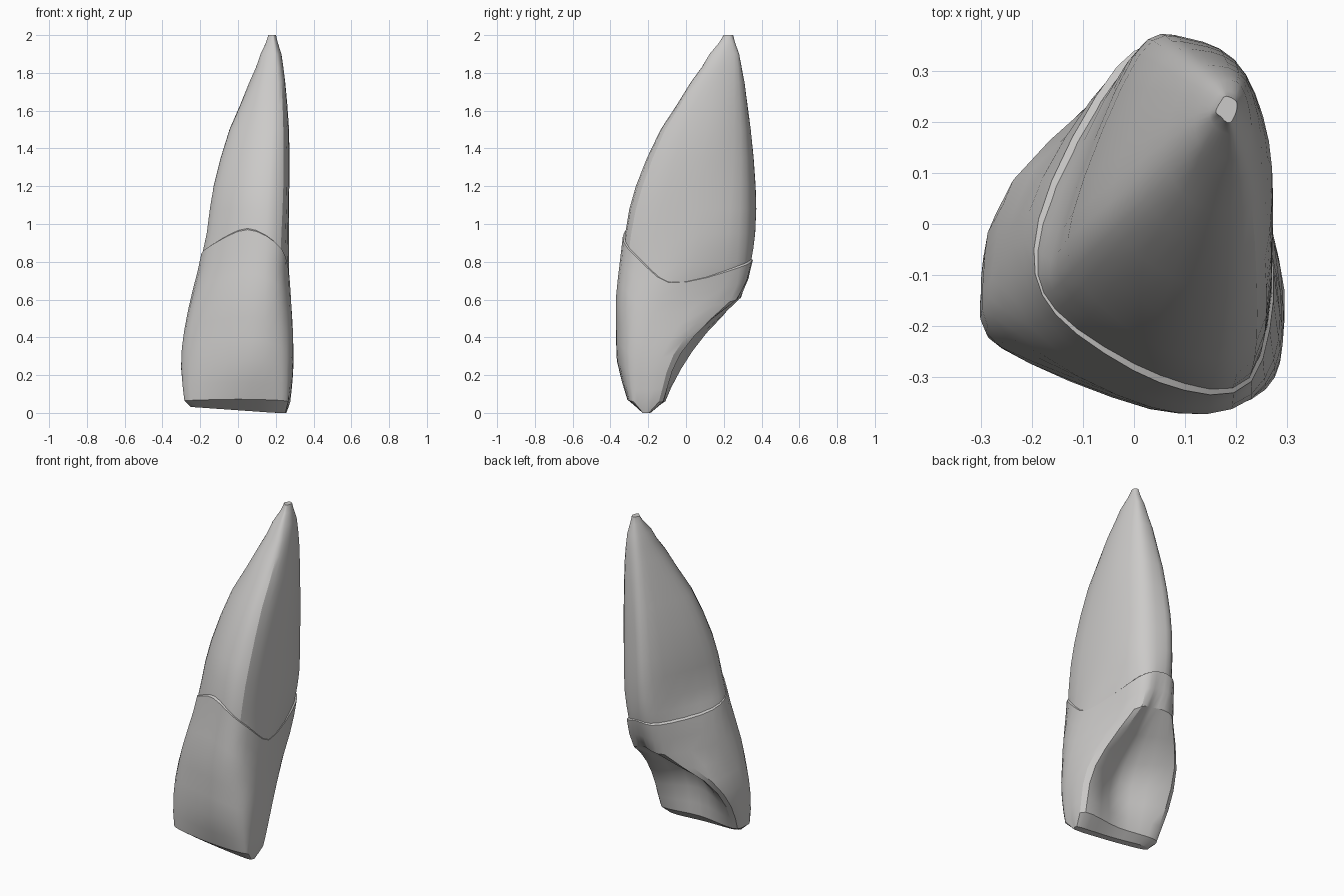
import bpy
import bmesh
from mathutils import Vector

cube = bpy.data.objects.get("Cube")
if cube:
    bpy.data.objects.remove(cube, do_unlink=True)

SUBDIV = 4  # steps between neighbouring profile points

# Each section: height, then eight outline points (hundredths of a unit):
# front left, front, front right, right, back right, back, back left, left
CROWN = [
    (1, (-20, -20), (0, -22), (22, -23), (25, -22), (23, -19), (0, -18), (-20, -16), (-25, -18)),
    (6, (-25, -24), (0, -30), (23, -30), (27, -24), (25, -12), (0, -14), (-24, -11), (-28, -18)),
    (28, (-26, -24), (3, -36), (23, -34), (29, -24), (26, -5), (1, -13), (-25, 0), (-30, -12)),
    (45, (-25, -22), (3, -36), (23, -34), (29, -20), (23, 8), (3, -2), (-19, 13), (-27, -6)),
    (60, (-22, -21), (3, -36), (23, -34), (28, -14), (19, 24), (9, 25), (-5, 27), (-23, 1)),
    (75, (-18, -19), (4, -34), (23, -32), (27, -6), (20, 28), (9, 34), (-4, 30), (-20, 2)),
    (97, (-14, -17), (5, -31), (23, -30), (27, -1), (22, 29), (10, 36), (-1, 33), (-16, -2)),
]
ROOT = [
    (60, (-20, -18), (4, -32), (22, -31), (27, -12), (17, 20), (9, 20), (-3, 22), (-21, 1)),
    (72, (-18, -18), (4, -32), (22, -31), (27, -6), (19, 26), (9, 32), (-3, 28), (-20, 2)),
    (95, (-14, -16), (5, -30), (23, -29), (27, 0), (22, 28), (10, 36), (-1, 32), (-15, -2)),
    (120, (-10, -12), (7, -25), (24, -23), (27, 5), (22, 29), (11, 36), (1, 33), (-12, 2)),
    (150, (-2, -3), (11, -12), (24, -11), (27, 11), (22, 29), (13, 34), (5, 31), (-4, 8)),
    (175, (8, 8), (14, 3), (23, 4), (25, 15), (22, 28), (15, 31), (10, 28), (6, 16)),
    (190, (13, 15), (17, 13), (21, 13), (23, 19), (21, 27), (17, 28), (14, 26), (12, 20)),
    (200, (17, 21), (18, 20), (19, 20), (20, 22), (20, 24), (18, 25), (17, 24), (16, 22)),
]
# Height of the crown's upper rim at each outline point
RIM = (88, 97, 87, 69, 77, 81, 80, 82)


def spline(a, b, c, d, t):
    """Catmull-Rom blend between b and c."""
    return b + 0.5 * t * (c - a + t * (2 * a - 5 * b + 4 * c - d + t * (3 * (b - c) + d - a)))


def closed_curve(points):
    n = len(points)
    return [spline(*(points[(i + k) % n] for k in (-1, 0, 1, 2)), s / SUBDIV)
            for i in range(n) for s in range(SUBDIV)]


def smooth_sections(table):
    return [(row[0] / 100, closed_curve([Vector(p) / 100 for p in row[1:]])) for row in table]


def point_at(sections, j, z):
    """Point j of the outline at height z."""
    last = len(sections) - 1
    i = 0
    while i < last - 1 and z > sections[i + 1][0]:
        i += 1
    t = (z - sections[i][0]) / (sections[i + 1][0] - sections[i][0])
    a, b, c, d = (sections[min(max(k, 0), last)][1][j] for k in (i - 1, i, i + 1, i + 2))
    return spline(a, b, c, d, min(max(t, 0), 1)).to_3d() + Vector((0, 0, z))


def loft(name, rings, material):
    bm = bmesh.new()
    loops = [[bm.verts.new(p) for p in ring] for ring in rings]
    n = len(loops[0])
    for low, high in zip(loops, loops[1:]):
        for j in range(n):
            k = (j + 1) % n
            bm.faces.new((low[j], low[k], high[k], high[j]))
    bm.faces.new(loops[0][::-1])
    bm.faces.new(loops[-1])
    bmesh.ops.recalc_face_normals(bm, faces=bm.faces)
    mesh = bpy.data.meshes.new(name)
    bm.to_mesh(mesh)
    bm.free()
    mesh.materials.append(material)
    obj = bpy.data.objects.new(name, mesh)
    bpy.context.collection.objects.link(obj)
    bpy.ops.object.select_all(action="DESELECT")
    obj.select_set(True)
    bpy.context.view_layer.objects.active = obj
    bpy.ops.object.shade_smooth_by_angle(angle=0.5)


ivory = bpy.data.materials.new("pale_grey")
ivory.use_nodes = True
colour = (0.6, 0.59, 0.58, 1)
ivory.diffuse_color = colour
ivory.node_tree.nodes["Principled BSDF"].inputs["Base Color"].default_value = colour

# Crown: rings rise from the biting edge to the wavy gum line
crown_sections = smooth_sections(CROWN)
rim = closed_curve([z / 100 for z in RIM])
crown_rings = []
for t in (0, 0.065, 0.16, 0.28, 0.4, 0.52, 0.64, 0.76, 0.88, 1):
    crown_rings.append([point_at(crown_sections, j, 0.01 + t * (top - 0.01))
                        for j, top in enumerate(rim)])
for p in crown_rings[0]:
    p.z = max(0, 0.014 - 0.07 * p.x)  # slanted biting edge
# Rim turned inwards so the crown ends in a small step on the root
axis = Vector((0.07, 0.0))
crown_rings.append([(axis + (p.xy - axis) * 0.93).to_3d() + Vector((0, 0, p.z + 0.01))
                    for p in crown_rings[-1]])
loft("crown", crown_rings, ivory)

# Root: tapering and leaning back to the tip
root_sections = smooth_sections(ROOT)
heights = [0.6, 0.66, 0.72, 0.8, 0.87, 0.95, 1.08, 1.2, 1.35, 1.5, 1.63, 1.75, 1.83, 1.9, 1.96, 1.99, 2]
loft("root", [[point_at(root_sections, j, z) for j in range(len(rim))] for z in heights], ivory)
